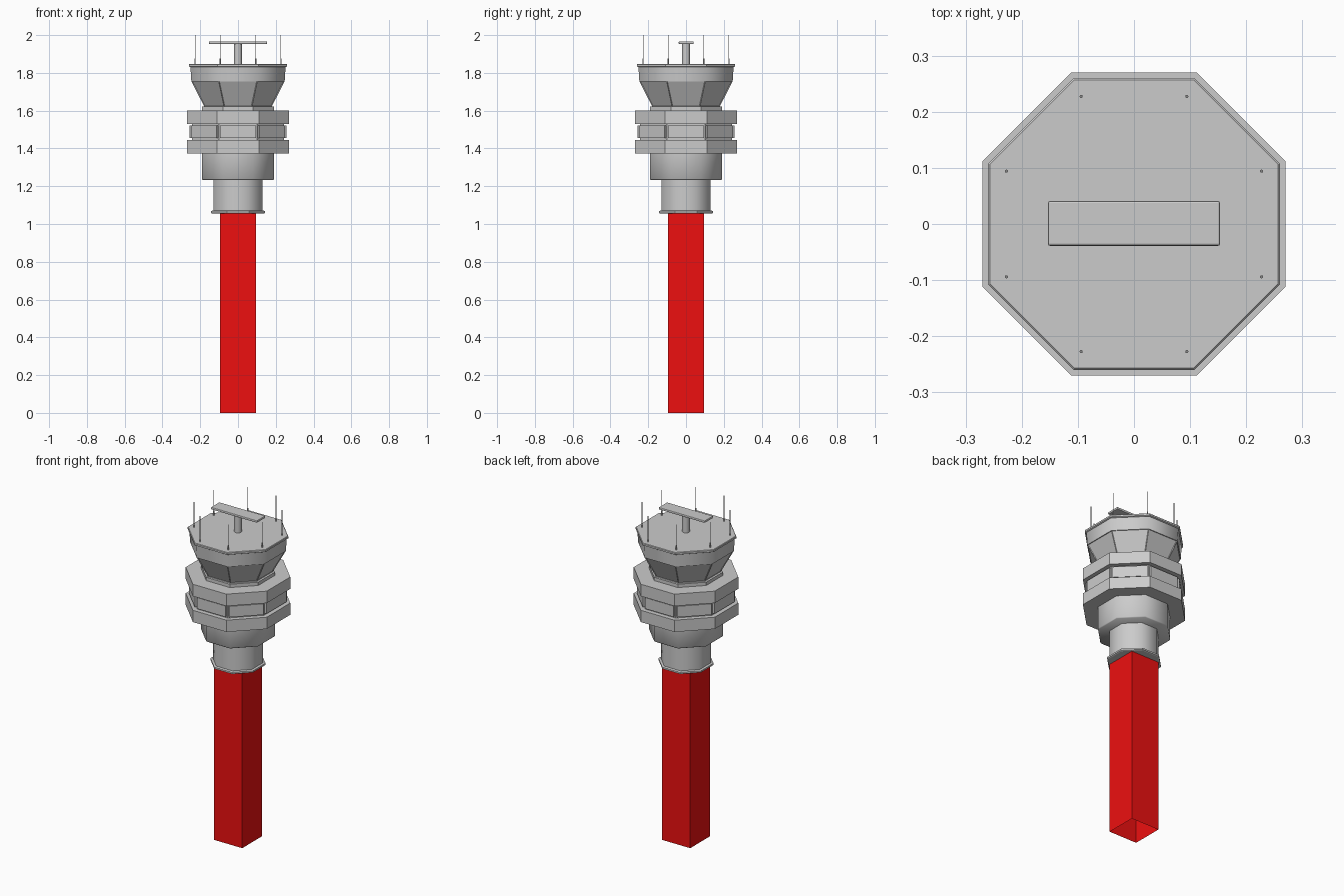
import bpy, bmesh, math
from mathutils import Matrix

if "Cube" in bpy.data.objects:
    bpy.data.objects.remove(bpy.data.objects["Cube"])

SIDES = 8
CORNER = 1 / math.cos(math.pi / SIDES)


def finish(name, bm, smooth=0):
    bmesh.ops.recalc_face_normals(bm, faces=bm.faces)
    me = bpy.data.meshes.new(name)
    bm.to_mesh(me)
    bm.free()
    ob = bpy.data.objects.new(name, me)
    bpy.context.collection.objects.link(ob)
    if smooth:
        bpy.ops.object.select_all(action='DESELECT')
        bpy.context.view_layer.objects.active = ob
        ob.select_set(True)
        bpy.ops.object.shade_smooth_by_angle(angle=math.radians(smooth))
    return ob


def octagon(name, profile, smooth=0, inset=None):
    """Stack octagonal rings from (face distance, z) pairs; optionally inset the sides."""
    bm = bmesh.new()
    rings = []
    for dist, z in profile:
        r = dist * CORNER
        angles = [math.tau * (i + 0.5) / SIDES for i in range(SIDES)]
        rings.append([bm.verts.new((r * math.cos(a), r * math.sin(a), z)) for a in angles])
    sides = []
    for low, high in zip(rings, rings[1:]):
        for i in range(SIDES):
            j = (i + 1) % SIDES
            sides.append(bm.faces.new((low[i], low[j], high[j], high[i])))
    bm.faces.new(rings[0][::-1])
    bm.faces.new(rings[-1])
    if inset:
        bm.normal_update()
        bmesh.ops.inset_individual(bm, faces=sides, thickness=inset[0], depth=inset[1])
    return finish(name, bm, smooth)


def box(name, size, loc, turn=0, bevel=0):
    bm = bmesh.new()
    bmesh.ops.create_cube(bm, size=1, matrix=Matrix.Rotation(turn, 4, 'Z')
                          @ Matrix.Translation(loc) @ Matrix.Diagonal((*size, 1)))
    if bevel:
        bmesh.ops.bevel(bm, geom=bm.edges[:], offset=bevel, segments=2, affect='EDGES', profile=0.5)
    return finish(name, bm)


def cylinder(name, r, z0, z1, x=0, y=0, segments=16):
    bm = bmesh.new()
    bmesh.ops.create_cone(bm, cap_ends=True, segments=segments, radius1=r, radius2=r,
                          depth=z1 - z0, matrix=Matrix.Translation((x, y, (z0 + z1) / 2)))
    return finish(name, bm, 40)


# Red square shaft, open underneath
red = bpy.data.materials.new("red_paint")
red.diffuse_color = (0.85, 0.005, 0.005, 1)
red.use_nodes = True
red.node_tree.nodes["Principled BSDF"].inputs["Base Color"].default_value = red.diffuse_color
bm = bmesh.new()
bmesh.ops.create_cube(bm, size=1, matrix=Matrix.Translation((0, 0, 0.53))
                      @ Matrix.Diagonal((0.188, 0.188, 1.06, 1)))
bm.faces.ensure_lookup_table()
bottom = min(bm.faces, key=lambda f: f.calc_center_median().z)
bmesh.ops.delete(bm, geom=[bottom], context='FACES')
finish("shaft", bm).data.materials.append(red)

# Neck and collar
octagon("neck_flange", [(0.136, 1.055), (0.142, 1.058), (0.142, 1.068), (0.136, 1.071)])
octagon("neck", [(0.13, 1.07), (0.13, 1.236)], smooth=60)
octagon("collar", [(0.187, 1.234), (0.191, 1.239), (0.191, 1.376)], smooth=60)

# Two balcony rings with a recessed window band between them
octagon("lower_ring", [(0.27, 1.374), (0.27, 1.445)])
octagon("upper_ring", [(0.27, 1.53), (0.27, 1.602)])
octagon("window_band_core", [(0.243, 1.444), (0.243, 1.531)])
for i in range(SIDES):
    box(f"band_window_{i + 1}", (0.014, 0.19, 0.066), (0.249, 0, 1.4875), math.tau * i / SIDES)

# Control cab
octagon("cab_base", [(0.19, 1.60), (0.19, 1.622)])
octagon("cab_windows", [(0.178, 1.62), (0.247, 1.756)], inset=(0.005, -0.004))
octagon("cab_header", [(0.247, 1.755), (0.252, 1.834)], smooth=60)
octagon("roof", [(0.255, 1.831), (0.26, 1.834), (0.26, 1.844), (0.257, 1.847)])

# Radar on the roof
cylinder("radar_mast", 0.021, 1.845, 1.955)
box("radar_bar", (0.307, 0.08, 0.014), (0, 0.001, 1.96), bevel=0.004)

# Whip antennas, one near each roof corner
for i in range(SIDES):
    a = math.tau * (i + 0.5) / SIDES
    x, y = 0.246 * math.cos(a), 0.246 * math.sin(a)
    cylinder(f"antenna_foot_{i + 1}", 0.003, 1.845, 1.875, x, y, 8)
    cylinder(f"antenna_{i + 1}", 0.0016, 1.87, 2.0, x, y, 8)
